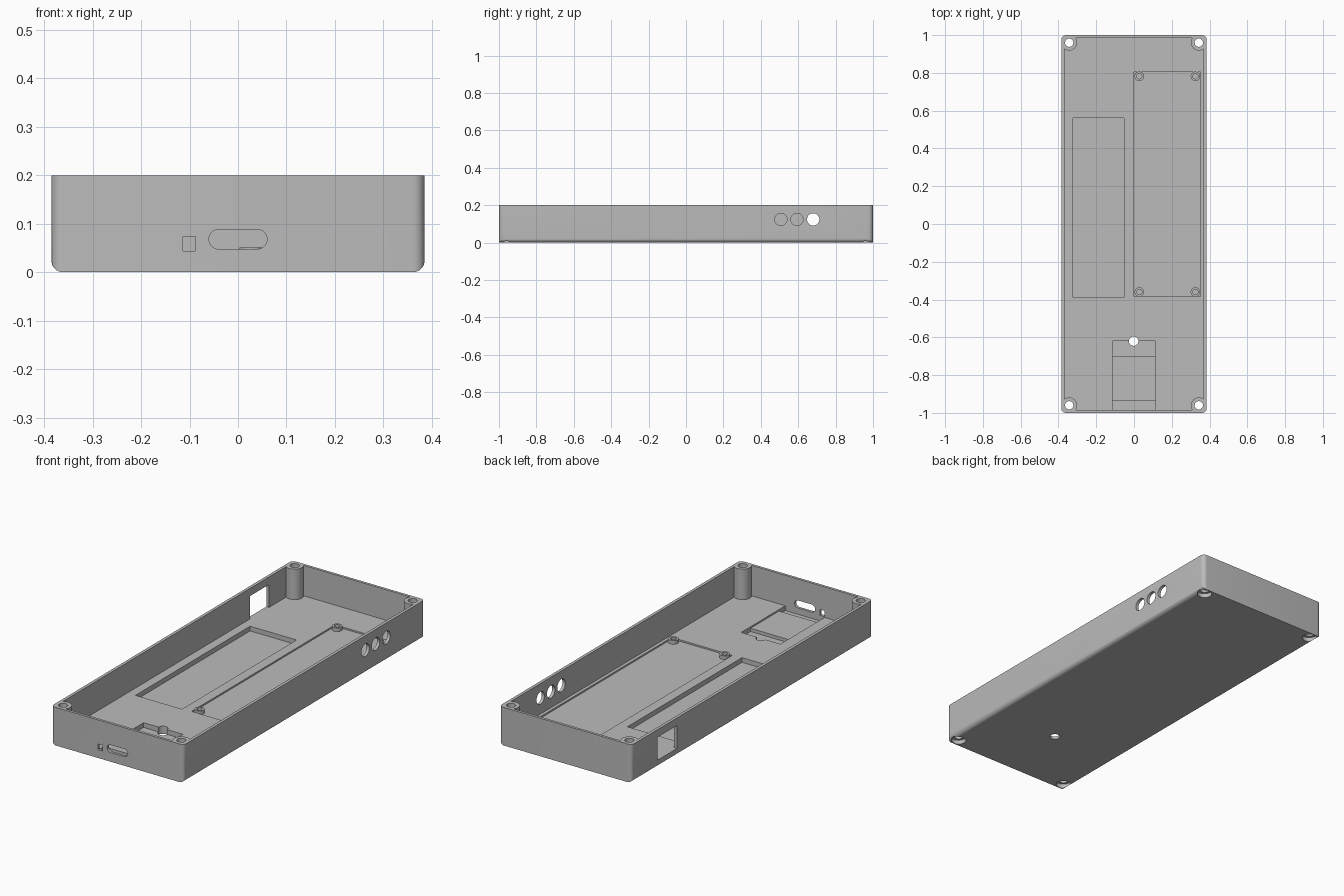
import bpy, bmesh, math

if "Cube" in bpy.data.objects:
    bpy.data.objects.remove(bpy.data.objects["Cube"])

HX, HY, H = 0.385, 1.0, 0.2         # half width, half length, height
IX, IY = 0.369, 0.986               # inner wall half sizes
FLOOR = 0.04                        # top of the floor
BX, BY, BR = 0.343, 0.96, 0.042     # corner screw posts

mat = bpy.data.materials.new("light grey plastic")
mat.diffuse_color = (0.5, 0.5, 0.5, 1)
mat.use_nodes = True
mat.node_tree.nodes["Principled BSDF"].inputs["Base Color"].default_value = mat.diffuse_color


def make(name, bm):
    bmesh.ops.recalc_face_normals(bm, faces=bm.faces)
    me = bpy.data.meshes.new(name)
    bm.to_mesh(me)
    bm.free()
    ob = bpy.data.objects.new(name, me)
    bpy.context.collection.objects.link(ob)
    me.materials.append(mat)
    return ob


def prism(name, pts, a, b, axis="z"):
    """Extrude a 2D outline from a to b along an axis."""
    place = {"z": lambda u, v, w: (u, v, w),
             "y": lambda u, v, w: (u, w, v),
             "x": lambda u, v, w: (w, u, v)}[axis]
    bm = bmesh.new()
    lo = [bm.verts.new(place(u, v, a)) for u, v in pts]
    hi = [bm.verts.new(place(u, v, b)) for u, v in pts]
    bm.faces.new(lo)
    bm.faces.new(hi)
    n = len(pts)
    for i in range(n):
        bm.faces.new((lo[i], lo[(i + 1) % n], hi[(i + 1) % n], hi[i]))
    return make(name, bm)


def rect(u0, u1, v0, v1):
    return [(u0, v0), (u1, v0), (u1, v1), (u0, v1)]


def arc(u, v, r, a0, a1, n):
    return [(u + r * math.cos(a0 + (a1 - a0) * i / n),
             v + r * math.sin(a0 + (a1 - a0) * i / n)) for i in range(n + 1)]


def circle(u, v, r, n=40):
    return arc(u, v, r, 0, 2 * math.pi, n)[:-1]


# Outer block with rounded uprights and rounded long bottom edges
bm = bmesh.new()
bmesh.ops.create_cube(bm, size=1)
for v in bm.verts:
    v.co = (v.co.x * 2 * HX, v.co.y * 2 * HY, (v.co.z + 0.5) * H)
edges = []
for e in bm.edges:
    d = e.verts[0].co - e.verts[1].co
    low = max(v.co.z for v in e.verts) < 0.01
    if abs(d.z) > 0.1 or (abs(d.y) > 0.1 and low):
        edges.append(e)
bmesh.ops.bevel(bm, geom=edges, offset=0.024, segments=8, profile=0.5,
                affect='EDGES')
tray = make("tray", bm)


def boolean(cutter, op='DIFFERENCE'):
    m = tray.modifiers.new("cut", 'BOOLEAN')
    m.operation, m.solver, m.object = op, 'EXACT', cutter
    bpy.context.view_layer.objects.active = tray
    bpy.ops.object.modifier_apply(modifier=m.name)
    bpy.data.objects.remove(cutter)


# Main cavity, its corners bitten by the screw posts
quarter = arc(BX, BY, BR, math.pi + math.acos((BX - 0.308) / BR) * -1,
              2 * math.pi - math.acos((IX - BX) / BR), 14)
quarter = arc(BX, BY, BR, math.pi - math.asin((IY - BY) / BR),
              2 * math.pi - math.acos((IX - BX) / BR), 14)
outline = []
for sx, sy in ((1, 1), (1, -1), (-1, -1), (-1, 1)):
    part = [(sx * u, sy * v) for u, v in quarter]
    outline += part if sx * sy > 0 else part[::-1]
boolean(prism("cavity", outline, FLOOR, 0.3))

# Floor recesses: circuit board, connector board, battery, connector pockets
for x0, x1, y0, y1, z in ((0.0, 0.352, -0.385, 0.805, 0.032),
                          (-0.114, 0.114, -IY, -0.62, 0.032),
                          (-0.322, -0.052, -0.39, 0.56, 0.015),
                          (-0.114, 0.114, -0.698, -0.62, 0.015),
                          (-0.114, 0.114, -IY, -0.935, 0.015)):
    boolean(prism("recess", rect(x0, x1, y0, y1), z, 0.1))

# Board standoffs with pilot holes
for x in (0.028, 0.325):
    for y in (-0.36, 0.782):
        boolean(prism("standoff", circle(x, y, 0.025, 32), 0.02, 0.051), 'UNION')
        boolean(prism("pilot", circle(x, y, 0.014, 24), 0.025, 0.1))

# Corner screw holes with counterbores underneath
for sx in (-1, 1):
    for sy in (-1, 1):
        boolean(prism("screw", circle(sx * BX, sy * BY, 0.022), -0.1, 0.3))
        boolean(prism("head", circle(sx * BX, sy * BY, 0.036), -0.1, 0.022))

# Reset hole through the floor
boolean(prism("reset", circle(-0.002, -0.62, 0.025), -0.1, 0.1))

# Front wall: connector slot and small switch hole
slot = (arc(0.04, 0.068, 0.02, -math.pi / 2, math.pi / 2, 16)
        + arc(-0.04, 0.068, 0.02, math.pi / 2, 1.5 * math.pi, 16))
boolean(prism("slot", slot, -1.1, -0.97, "y"))
boolean(prism("switch", rect(-0.113, -0.088, 0.044, 0.074), -1.1, -0.97, "y"))

# Three round button holes in the right wall, window in the left wall
for y in (0.507, 0.593, 0.68):
    boolean(prism("button", circle(y, 0.124, 0.033), 0.36, 0.5, "x"))
boolean(prism("window", rect(0.625, 0.785, 0.04, 0.16), -0.5, -0.36, "x"))

tray.select_set(True)
bpy.context.view_layer.objects.active = tray
bpy.ops.object.shade_smooth_by_angle(angle=math.radians(30))
